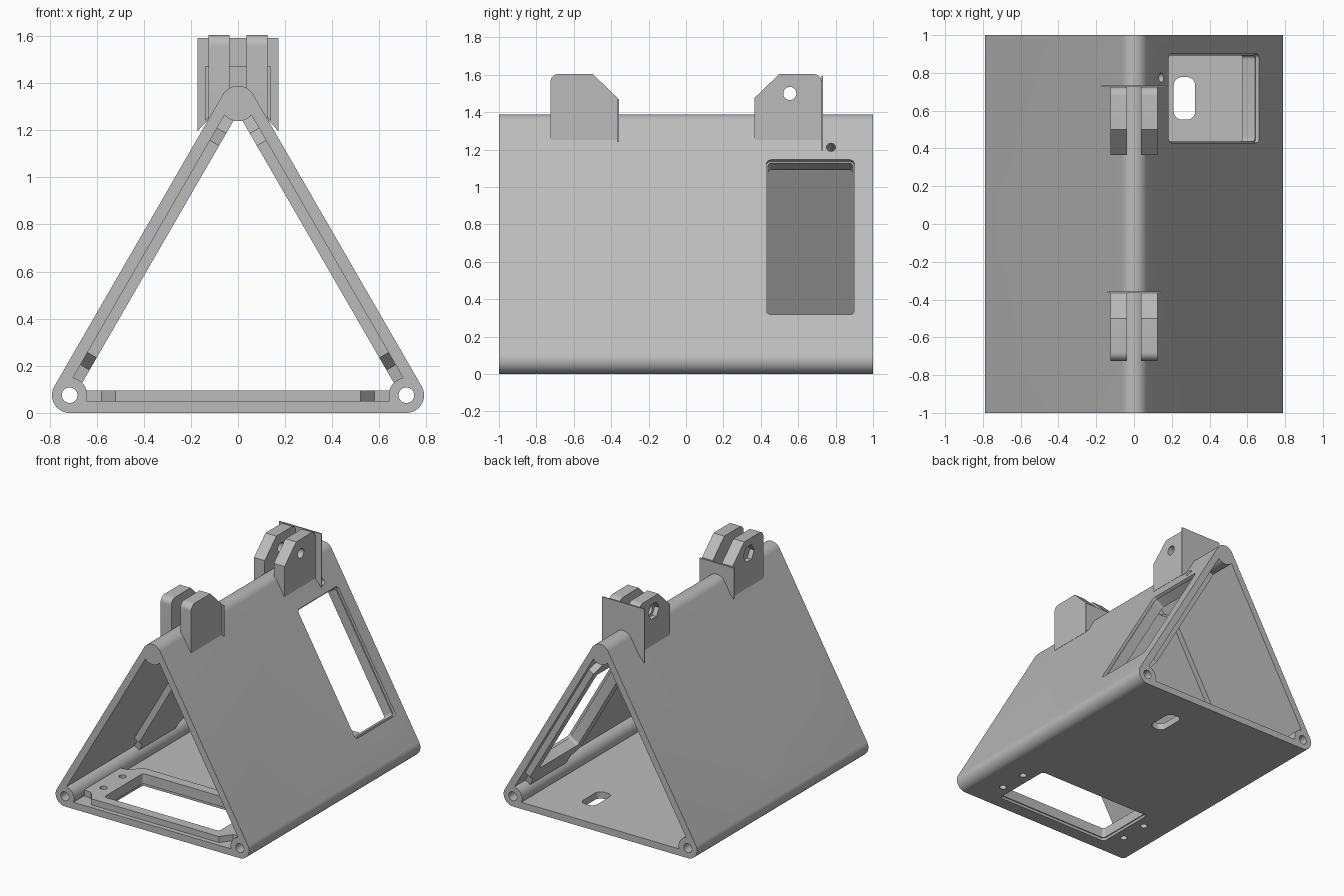
import bpy, bmesh, math
from mathutils import Matrix, Vector

cube = bpy.data.objects.get("Cube")
if cube:
    bpy.data.objects.remove(cube, do_unlink=True)

grey = bpy.data.materials.new("plain grey")
grey.use_nodes = True
COLOR = (0.5, 0.5, 0.5, 1)
grey.diffuse_color = COLOR
grey.node_tree.nodes["Principled BSDF"].inputs["Base Color"].default_value = COLOR

SIDE, RAD, WALL, RIB = 1.43, 0.075, 0.05, 0.095
HEIGHT = SIDE * math.sqrt(3) / 2
APEX = RAD + HEIGHT
CORNERS = [(-SIDE / 2, RAD), (SIDE / 2, RAD), (0, APEX)]
# Axis maps from profile plane (u, v) and extrusion w to world
ALONG_Y = Matrix(((1, 0, 0, 0), (0, 0, 1, 0), (0, 1, 0, 0), (0, 0, 0, 1)))
ALONG_X = Matrix(((0, 0, 1, 0), (1, 0, 0, 0), (0, 1, 0, 0), (0, 0, 0, 1)))


def prism(name, pts, lo, hi, matrix):
    bm = bmesh.new()
    face = bm.faces.new([bm.verts.new((u, v, lo)) for u, v in pts])
    ext = bmesh.ops.extrude_face_region(bm, geom=[face])
    tops = [g for g in ext["geom"] if isinstance(g, bmesh.types.BMVert)]
    bmesh.ops.translate(bm, verts=tops, vec=(0, 0, hi - lo))
    bm.transform(matrix)
    bmesh.ops.recalc_face_normals(bm, faces=bm.faces)
    mesh = bpy.data.meshes.new(name)
    bm.to_mesh(mesh)
    bm.free()
    mesh.materials.append(grey)
    obj = bpy.data.objects.new(name, mesh)
    bpy.context.collection.objects.link(obj)
    return obj


def combine(target, tool, operation="DIFFERENCE"):
    mod = target.modifiers.new("combine", "BOOLEAN")
    mod.operation, mod.object, mod.solver = operation, tool, "EXACT"
    bpy.context.view_layer.objects.active = target
    bpy.ops.object.modifier_apply(modifier=mod.name)
    bpy.data.objects.remove(tool, do_unlink=True)


def arc(cx, cy, r, a0, a1, n):
    return [(cx + r * math.cos(math.radians(a0 + (a1 - a0) * i / n)),
             cy + r * math.sin(math.radians(a0 + (a1 - a0) * i / n))) for i in range(n + 1)]


def circle(cx, cy, r, n=32):
    return arc(cx, cy, r, 0, 360, n)[:-1]


def rounded_rect(cx, cy, hx, hy, r):
    pts = []
    for k, (sx, sy) in enumerate([(1, 1), (-1, 1), (-1, -1), (1, -1)]):
        pts += arc(cx + sx * (hx - r), cy + sy * (hy - r), r, 90 * k, 90 * k + 90, 6)
    return pts


# Inner cavity outline: flat walls with a round boss in each corner
def cavity():
    spread = 30 + math.degrees(math.asin((RAD - WALL) / RAD))
    pts = []
    for k, (cx, cz) in enumerate(CORNERS):
        mid = 30 + 120 * k
        pts += arc(cx, cz, RAD, mid + spread, mid - spread, 20)
    return prism("cavity_cutter", pts, -1.2, 1.2, ALONG_Y)


# Triangular tube with rounded corners
outline = []
for k, (cx, cz) in enumerate(CORNERS):
    outline += arc(cx, cz, RAD, 150 + 120 * k, 270 + 120 * k, 20)
body = prism("triangular_body", outline, -1, 1, ALONG_Y)
combine(body, cavity())

# Each wall: inner frame, window, screw holes and cable slot
pivot = Vector((0, 0, RAD + HEIGHT / 3))
for k, (win_y, slot_y) in enumerate([(-0.665, 0.665), (0.665, 0), (0.003, -0.665)]):
    turn = (Matrix.Translation(pivot) @ Matrix.Rotation(math.radians(-120 * k), 4, "Y")
            @ Matrix.Translation(-pivot))
    quarter = [(0.645, 0.21), (0.58, 0.22), (0.52, 0.3)]
    ring = quarter + [(-s, y) for s, y in reversed(quarter)]
    ring += [(-s, -y) for s, y in ring]
    frame = prism("window_frame", [(s, win_y + y) for s, y in ring], 0.03, RIB, turn)
    combine(body, frame, "UNION")
    combine(body, prism("window_cutter", rounded_rect(0, win_y, 0.47, 0.227, 0.02), -0.1, 0.2, turn))
    combine(body, prism("recess_cutter", rounded_rect(0, win_y, 0.478, 0.235, 0.025), -0.1, 0.02, turn))
    combine(body, prism("slot_cutter", rounded_rect(0.267, slot_y, 0.057, 0.113, 0.045), -0.1, 0.08, turn))
    for s in (-0.555, 0.555):
        for dy in (-0.11, 0.11):
            combine(body, prism("screw_cutter", circle(s, win_y + dy, 0.025, 24), -0.1, 0.2, turn))

# Corner bolt holes
for cx, cz in CORNERS:
    combine(body, prism("bolt_cutter", circle(cx, cz, 0.033), -1.2, 1.2, ALONG_Y))
parts = [body]

# Hinge lugs in pairs, with a cross hole and a hexagonal nut recess
TOP = 1.605
for label, d in (("front", -1), ("back", 1)):
    shape = [(0.365, 1.25), (0.365, 1.475), (0.5, TOP)]
    shape += arc(0.68, TOP - 0.045, 0.045, 90, 0, 8) + [(0.725, 1.25)]
    shape = [(d * y, z) for y, z in shape]
    for side, x0, x1 in (("left", 0.037, 0.125), ("right", -0.125, -0.037)):
        lug = prism(f"{label}_{side}_hinge_lug", shape, x0, x1, ALONG_X)
        combine(lug, cavity())
        combine(lug, prism("pin_cutter", circle(d * 0.555, 1.5, 0.035), -0.3, 0.3, ALONG_X))
        if side == "right":
            combine(lug, prism("nut_cutter", circle(d * 0.555, 1.5, 0.063, 6), -0.3, -0.09, ALONG_X))
        parts.append(lug)

# Thin plates behind each lug pair
for label, y, w, low, high in (("front", -0.362, 0.14, 1.24, 1.47), ("back", 0.729, 0.173, 1.195, 1.592)):
    pts = [(-w, high), (-w, low), (0, 1.38), (w, low), (w, high)]
    parts.append(prism(f"{label}_hinge_plate", pts, y - 0.004, y + 0.004, ALONG_Y))

bpy.ops.object.select_all(action="DESELECT")
for part in parts:
    part.select_set(True)
bpy.context.view_layer.objects.active = body
bpy.ops.object.shade_smooth_by_angle(angle=math.radians(30))
